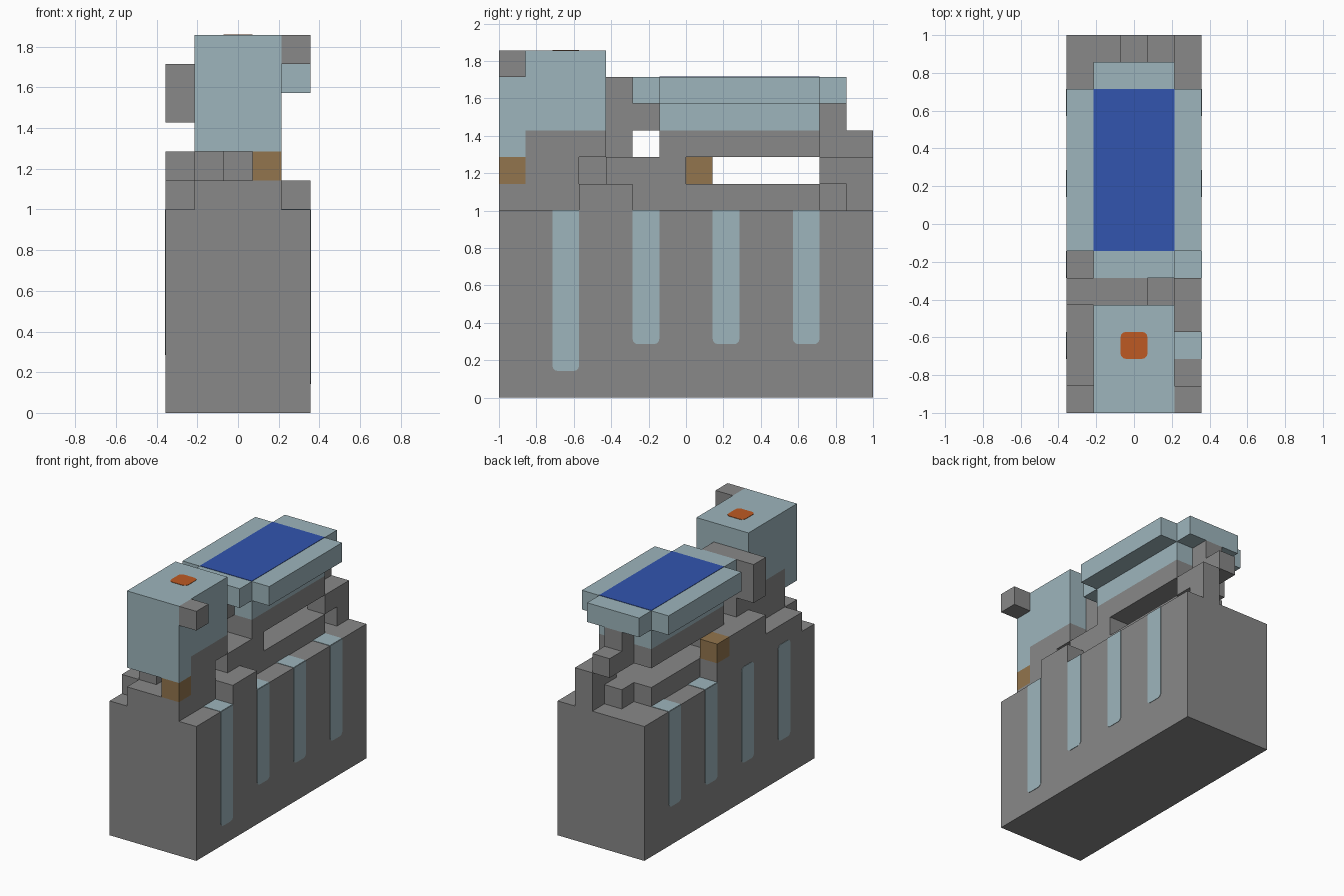
import bpy, bmesh
from mathutils import Vector

U = 1 / 7  # one block

cube = bpy.data.objects.get("Cube")
if cube:
    bpy.data.objects.remove(cube, do_unlink=True)


def material(name, color):
    m = bpy.data.materials.new(name)
    m.use_nodes = True
    m.diffuse_color = (*color, 1)
    m.node_tree.nodes["Principled BSDF"].inputs["Base Color"].default_value = (*color, 1)
    return m


GRAY = material("stone gray", (0.246, 0.246, 0.246))
PALE = material("pale blue gray", (0.337, 0.462, 0.503))
BLUE = material("deep blue", (0.032, 0.089, 0.429))
ORANGE = material("burnt orange", (0.515, 0.102, 0.017))
BROWN = material("ochre brown", (0.288, 0.178, 0.074))


def add_box(bm, x0, x1, y0, y1, z0, z1):
    lo, hi = Vector((x0, y0, z0)) * U, Vector((x1, y1, z1)) * U
    verts = bmesh.ops.create_cube(bm, size=1)["verts"]
    for v in verts:
        v.co = Vector([(a + b) / 2 + c * (b - a) for a, b, c in zip(lo, hi, v.co)])


def finish(name, bm, mat):
    mesh = bpy.data.meshes.new(name)
    bm.to_mesh(mesh)
    bm.free()
    mesh.materials.append(mat)
    obj = bpy.data.objects.new(name, mesh)
    bpy.context.collection.objects.link(obj)
    return obj


def part(name, mat, *boxes):
    bm = bmesh.new()
    for b in boxes:
        add_box(bm, *b)
    return finish(name, bm, mat)


def plate(name, mat, box, axis=2, round_below=None):
    """Thin plate; corners along the given axis are rounded."""
    bm = bmesh.new()
    add_box(bm, *box)
    edges = []
    for e in bm.edges:
        a, b = (v.co for v in e.verts)
        if abs((a - b).normalized()[axis]) > 0.9:
            if round_below is None or a.z < round_below * U:
                edges.append(e)
    bmesh.ops.bevel(bm, geom=edges, offset=0.2 * U, segments=3, profile=0.5, affect='EDGES')
    return finish(name, bm, mat)


T = 0.02  # plate thickness in blocks

# Body and the deck on top of it
part("base", GRAY, (-2.5, 2.5, -7, 7, 0, 7))
part("deck", GRAY, (-1.5, 1.5, -7, 5, 7, 8))
part("left_ledge", GRAY, (1.5, 2.5, -4, -2, 7, 8))
part("right_ledge", GRAY, (-2.5, -1.5, -6, 1, 7, 8))
part("upper_deck", GRAY, (-1.5, 1.5, -3, 0, 8, 9), (-2.5, -1.5, -3, 0, 8, 9))
part("right_knob", BROWN, (-2.5, -1.5, 0, 1, 8, 9))

# Stripes down both sides, with their tops where nothing covers them
for y in (-5, -2, 1, 4):
    for side, s in (("left", 1), ("right", -1)):
        open_top = s > 0 or y > 0
        bottom = 1 if (s > 0 and y == -5) else 2
        x0, x1 = sorted((s * 2.5, s * (2.5 + T)))
        plate(side + "_stripe", PALE, (x0, x1, y, y + 1, bottom, 7), 0,
              5 if open_top else None)
        if open_top and not (s > 0 and y == -4):
            x0, x1 = sorted((s * 1.5, s * 2.5))
            part(side + "_stripe_top", PALE, (x0, x1, y, y + 1, 7, 7 + T))

# Neck with mouth and side recess, then head
part("neck", GRAY, (-1.5, 0.5, -5, -3, 8, 9), (-1.5, -0.5, -6, -5, 8, 9),
     (0.5, 1.5, -6, -4, 8, 9), (-1.5, 1.5, -6, -3, 9, 10))
part("head", PALE, (-1.5, 1.5, -7, -3, 10, 13), (-1.5, 1.5, -7, -6, 9, 10))
part("jaw_knob", BROWN, (0.5, 1.5, -7, -6, 8, 9))
part("left_horn", GRAY, (1.5, 2.5, -7, -6, 12, 13))
plate("head_spot", ORANGE, (-0.5, 0.5, -5, -4, 13, 13 + T))

# Crossbar behind the head and the front roof support
part("crossbar", GRAY, (-2.5, 0.5, -3, -2, 10, 12), (-1.5, 0.5, -3, -2, 9, 10))
part("front_support", GRAY, (-0.5, 0.5, -2, -1, 10, 11))

# Cabin and roof
part("cabin_lower", GRAY, (-1.5, 1.5, -1, 5, 9, 10))
part("cabin_upper", PALE, (-1.5, 1.5, -1, 5, 10, 11))
part("roof", PALE, (-1.5, 1.5, -2, 6, 11, 12),
     (-2.5, -1.5, -1, 5, 11, 12), (1.5, 2.5, -1, 5, 11, 12))
part("roof_panel", BLUE, (-1.5, 1.5, -1, 5, 12, 12 + T))

# Winding rear support
part("rear_support", GRAY, (0.5, 1.5, 6, 7, 7, 9), (0.5, 1.5, 5, 6, 8, 9),
     (-0.5, 0.5, 5, 7, 9, 10), (-0.5, 0.5, 5, 6, 10, 11))
part("rear_step", GRAY, (-0.5, 0.5, 5, 6, 7, 8))
